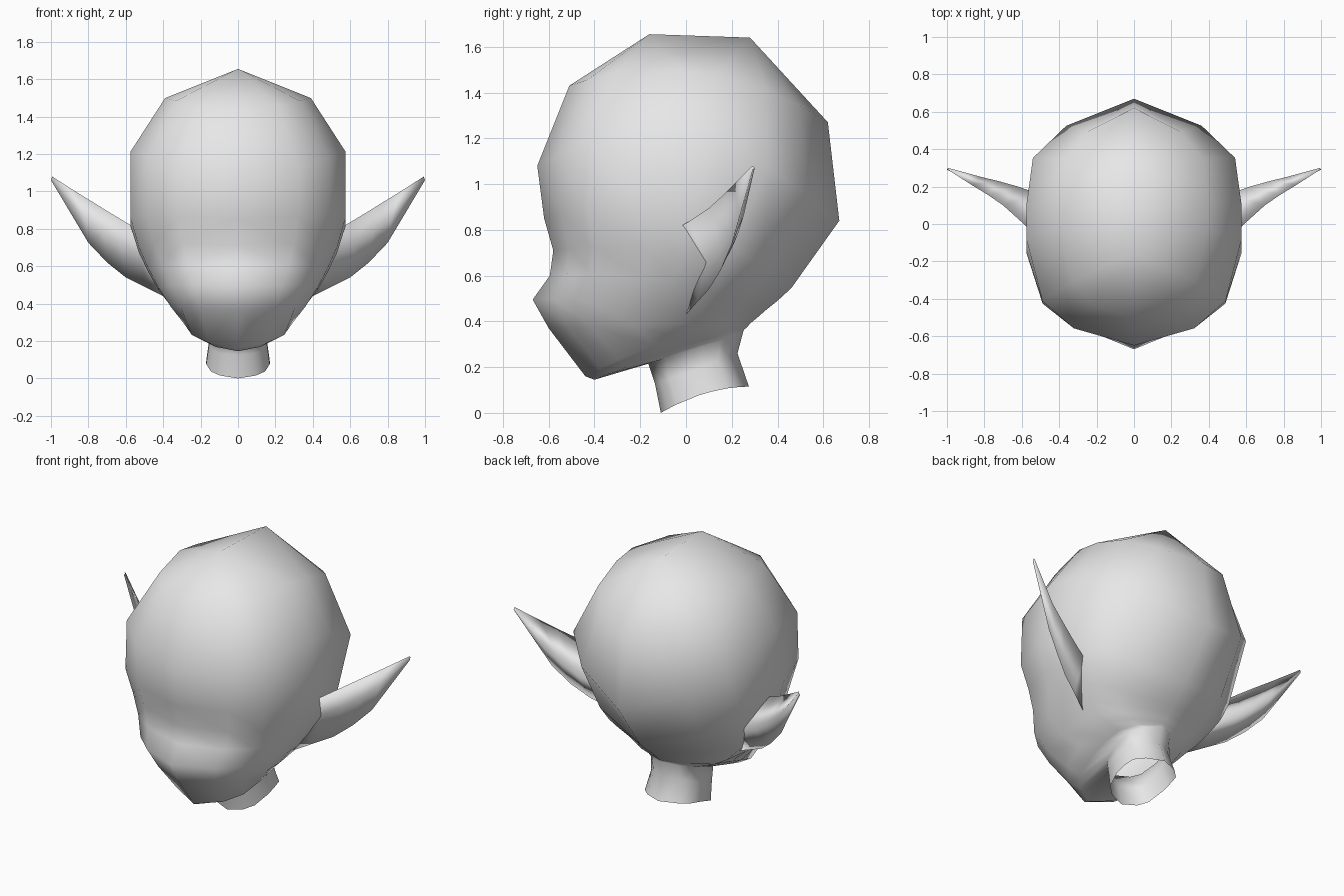
import bpy
import bmesh
from mathutils import Vector

if "Cube" in bpy.data.objects:
    bpy.data.objects.remove(bpy.data.objects["Cube"], do_unlink=True)

# One plain grey for everything
grey = bpy.data.materials.new("light_grey")
grey.use_nodes = True
COLOUR = (0.8, 0.8, 0.8, 1.0)
grey.diffuse_color = COLOUR
grey.node_tree.nodes["Principled BSDF"].inputs["Base Color"].default_value = COLOUR


def finish(bm, name):
    """Turn a bmesh into a smooth shaded grey object."""
    mesh = bpy.data.meshes.new(name)
    bm.to_mesh(mesh)
    bm.free()
    mesh.materials.append(grey)
    mesh.shade_smooth()
    obj = bpy.data.objects.new(name, mesh)
    bpy.context.collection.objects.link(obj)
    return obj


def mirror(obj):
    mod = obj.modifiers.new("mirror", 'MIRROR')
    mod.use_axis = (True, False, False)
    mod.use_mirror_merge = True
    mod.merge_threshold = 0.0005


# Half cross-section from front to back: (width share, depth share, extra depth on the face)
SECTION = [(0, 0, 0), (.56, .07, .05), (.85, .18, .06), (1, .43, 0),
           (1, .57, 0), (.94, .76, 0), (.63, .89, 0), (0, 1, 0)]

# Tilted rings, top to bottom:
# half width, front y, front z, side z, back y, back z, face taper
RINGS = [
    (.39, -.51, 1.43, 1.49, .62, 1.27, 0),        # upper skull
    (.575, -.65, 1.08, 1.20, .67, .84, 0),        # forehead
    (.575, -.62, .85, .84, .46, .545, 0),         # brow
    (.53, -.58, .71, .69, .40, .49, 0),           # eyes
    (.48, -.595, .60, .58, .35, .45, .2),         # nose bridge
    (.425, -.67, .495, .48, .31, .415, .6),       # nose tip
    (.36, -.60, .37, .385, .28, .39, .6),         # mouth
    (.29, -.44, .16, .31, .265, .372, .4),        # chin
    (.21, -.40, .145, .27, .255, .365, .3),       # under the chin
    (.15, -.165, .215, .28, .25, .355, 0),        # throat
    (.155, -.135, .125, .19, .225, .26, 0),       # middle of the neck
    (.17, -.11, 0, .085, .275, .115, 0),          # open neck end
]


def ring_points(w, yf, zf, zs, yb, zb, taper):
    b = 4 * zs - 3 * zf - zb
    c = 2 * zf + 2 * zb - 4 * zs
    for u, t, extra in SECTION:
        t += extra * taper
        yield Vector((u * w, yf + t * (yb - yf), zf + b * t + c * t * t))


# Head and neck: left half lofted through the rings, then mirrored
bm = bmesh.new()
rows = [[bm.verts.new(p) for p in ring_points(*r)] for r in RINGS]
for up, low in zip(rows, rows[1:]):
    for j in range(len(SECTION) - 1):
        bm.faces.new((up[j], low[j], low[j + 1], up[j + 1]))

# Crown: a short ridge on the middle line
crown_front = bm.verts.new((0, -.16, 1.655))
crown_back = bm.verts.new((0, .28, 1.64))
top = rows[0]
for j in range(3):
    bm.faces.new((crown_front, top[j], top[j + 1]))
bm.faces.new((crown_front, top[3], top[4], crown_back))
for j in range(4, 7):
    bm.faces.new((crown_back, top[j], top[j + 1]))
mirror(finish(bm, "head_and_neck"))

# Pointed ear stations from root to tip:
# upper rim, lower rim, depth of the front hollow, depth of the back
EAR = [
    ((.54, -.05, .80), (.36, -.01, .42), .05, .14),
    ((.60, .01, .835), (.49, .05, .485), .06, .13),
    ((.70, .10, .895), (.60, .10, .54), .05, .10),
    ((.78, .155, .945), (.70, .15, .62), .04, .075),
    ((.87, .21, 1.0), (.80, .195, .725), .03, .05),
    ((.995, .29, 1.08), (1.0, .29, 1.06), .004, .01),
]


def build_ear(name, side):
    bm = bmesh.new()
    loops = []
    for upper, lower, hollow, back in EAR:
        a, b = Vector(upper), Vector(lower)
        mid = (a + b) / 2
        pts = [a, mid + Vector((-hollow * .4, hollow, 0)), b,
               mid + Vector((-back * .3, back, 0))]
        loops.append([bm.verts.new((p.x * side, p.y, p.z)) for p in pts])
    for s, e in zip(loops, loops[1:]):
        for k in range(4):
            n = (k + 1) % 4
            bm.faces.new((s[k], s[n], e[n], e[k]))
    bm.faces.new(loops[0])
    bm.faces.new(loops[-1])
    bmesh.ops.recalc_face_normals(bm, faces=bm.faces)
    finish(bm, name)


build_ear("left_ear", 1)
build_ear("right_ear", -1)
